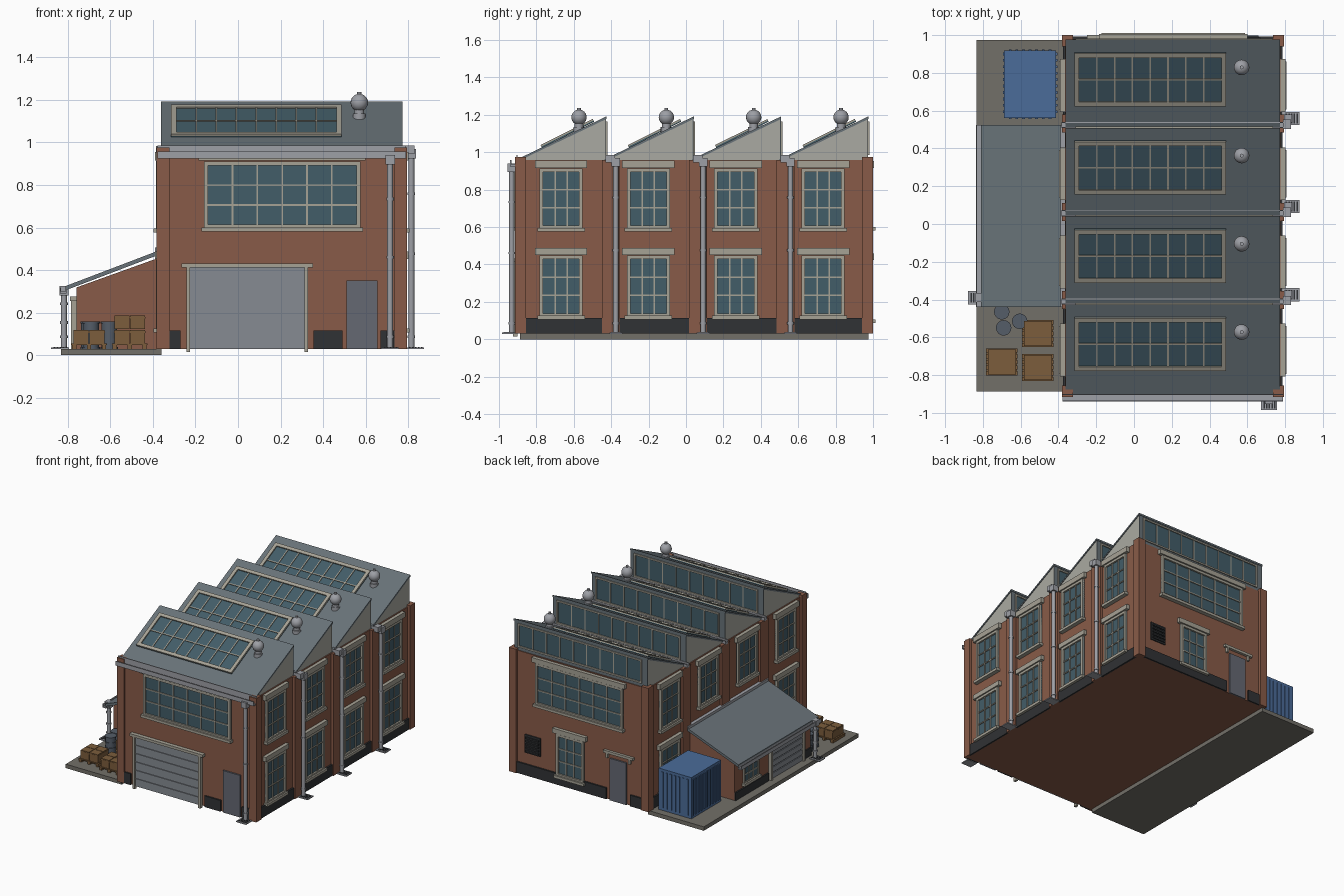
import bpy, bmesh, math
from mathutils import Matrix, Vector

if "Cube" in bpy.data.objects:
    bpy.data.objects.remove(bpy.data.objects["Cube"])

COLORS = dict(brick=(.25, .105, .065), roof=(.14, .17, .19), glass=(.055, .11, .14), trim=(.38, .36, .30),
              gable=(.40, .40, .36), metal=(.34, .35, .38), dark=(.03, .032, .035), door=(.13, .14, .17),
              shutter=(.24, .26, .29), slab=(.17, .16, .14), wood=(.20, .11, .045), blue=(.07, .15, .32),
              barrel=(.09, .11, .14))
MATS = {}


def finish(name, color, bm, M=None, smooth=False):
    if M is not None:
        bm.transform(M)
    bmesh.ops.recalc_face_normals(bm, faces=bm.faces)
    me = bpy.data.meshes.new(name)
    bm.to_mesh(me)
    bm.free()
    if color not in MATS:
        MATS[color] = bpy.data.materials.new(color)
        MATS[color].diffuse_color = (*COLORS[color], 1)
    me.materials.append(MATS[color])
    o = bpy.data.objects.new(name, me)
    bpy.context.collection.objects.link(o)
    if smooth:
        bpy.context.view_layer.objects.active = o
        o.select_set(True)
        bpy.ops.object.shade_smooth_by_angle(angle=math.radians(40))
        o.select_set(False)
    return o


def boxes(name, color, items, M=None):
    bm = bmesh.new()
    for x0, x1, y0, y1, z0, z1 in items:
        T = Matrix.Translation(((x0 + x1) / 2, (y0 + y1) / 2, (z0 + z1) / 2))
        bmesh.ops.create_cube(bm, size=1, matrix=T @ Matrix.Diagonal((x1 - x0, y1 - y0, z1 - z0, 1)))
    return finish(name, color, bm, M)


def cyls(name, color, items, n=16):
    bm = bmesh.new()
    for x, y, z0, z1, r in items:
        bmesh.ops.create_cone(bm, cap_ends=True, segments=n, radius1=r, radius2=r, depth=z1 - z0,
                              matrix=Matrix.Translation((x, y, (z0 + z1) / 2)))
    return finish(name, color, bm, smooth=True)


def prism(name, color, pts, axis, a, b):
    bm = bmesh.new()
    put = (lambda p, t: (t, p[0], p[1])) if axis == 'x' else (lambda p, t: (p[0], t, p[1]))
    f = bm.faces.new([bm.verts.new(put(p, a)) for p in pts])
    r = bmesh.ops.extrude_face_region(bm, geom=[f])
    d = Vector((b - a, 0, 0)) if axis == 'x' else Vector((0, b - a, 0))
    bmesh.ops.translate(bm, vec=d, verts=[v for v in r['geom'] if isinstance(v, bmesh.types.BMVert)])
    return finish(name, color, bm)


def window(name, M, u0, u1, z0, z1, cols, rows, edge=.018, out=.02, lintel=0, sill=False):
    """Glazed panel: local x across, z up, -y outward."""
    boxes(name + "_glass", "glass", [(u0, u1, -out * .35, .002, z0, z1)], M)
    fr = [(u0, u0 + edge, -out, 0, z0, z1), (u1 - edge, u1, -out, 0, z0, z1),
          (u0, u1, -out, 0, z0, z0 + edge), (u0, u1, -out, 0, z1 - edge, z1)]
    w, h, m = (u1 - u0 - 2 * edge) / cols, (z1 - z0 - 2 * edge) / rows, .004
    fr += [(u0 + edge + i * w - m, u0 + edge + i * w + m, -out * .7, 0, z0, z1) for i in range(1, cols)]
    fr += [(u0, u1, -out * .7, 0, z0 + edge + j * h - m, z0 + edge + j * h + m) for j in range(1, rows)]
    if lintel:
        fr.append((u0 - .025, u1 + .025, -out - .006, 0, z1 + .004, z1 + .004 + lintel))
    if sill:
        fr.append((u0 - .012, u1 + .012, -out - .012, 0, z0 - .014, z0 + .006))
    boxes(name + "_frame", "trim", fr, M)


def shutter(name, M, u0, u1, z0, z1, n):
    h = (z1 - z0) / n
    boxes(name, "shutter", [(u0, u1, -.006, 0, z0, z1)] +
          [(u0, u1, -.012, 0, z0 + i * h + .003, z0 + (i + 1) * h - .003) for i in range(n)], M)
    boxes(name + "_frame", "trim", [(u0 - .018, u0, -.025, 0, .015, z1), (u1, u1 + .018, -.025, 0, .015, z1),
                                    (u0 - .04, u1 + .04, -.03, 0, z1, z1 + .02)], M)


def downpipe(name, x, y, top, dx, dy):
    """Pipe with hopper, brackets and drain grate; (dx, dy) points away from the wall."""
    cyls(name, "metal", [(x, y, .035, top, .014)] + [(x, y, z, z + .012, .018) for z in (.08, top * .5, top * .8)], 12)
    gx, gy = x + dx * .018, y + dy * .018
    boxes(name + "_hopper", "metal", [(x - .022, x + .022, y - .022, y + .022, top - .015, top + .03)])
    boxes(name + "_drain", "metal", [(gx - .042, gx + .042, gy - .035, gy + .035, .028, .036)])
    boxes(name + "_grate", "dark", [(gx - .03 + i * .014, gx - .022 + i * .014, gy - .026, gy + .026, .034, .039)
                                    for i in range(5)])


def wall(x, y, deg):
    return Matrix.Translation((x, y, 0)) @ Matrix.Rotation(math.radians(deg), 4, 'Z')


X0, X1, Y0, Y1 = -.365, .775, -.9, .98
FRONT, RIGHT, BACK, LEFT = wall(0, Y0, 0), wall(X1, 0, 90), wall(0, Y1, 180), wall(X0, 0, -90)
P = .467

# Yard slab and main brick block
boxes("yard_slab", "slab", [(-.833, -.36, -.888, .975, 0, .03)])
boxes("brick_walls", "brick", [(X0, X1, Y0, Y1, .03, .96)])
piers = [(a, a + .06, b, b + .06, .03, .975) for a in (X0 - .017, X1 - .04) for b in (Y0 - .015, Y1 - .04)]
piers += [(X0 - .017, X1 + .02, -.45 + k * P, -.355 + k * P, .03, .96) for k in range(3)]
boxes("brick_piers", "brick", piers)

# Dark plinth
boxes("front_plinth", "dark", [(a, b, -.012, .002, .03, .115) for a, b in ((-.36, -.27), (.355, .49), (.67, .775))], FRONT)
boxes("back_plinth", "dark", [(-.775, .02, -.012, .002, .03, .115), (.22, .36, -.012, .002, .03, .115)], BACK)
side_pl = [(-.87 if k == 0 else -.355 + (k - 1) * P, -.45 + k * P if k < 3 else .955) for k in range(4)]
boxes("right_plinth", "dark", [(a, b, -.012, .002, .03, .115) for a, b in side_pl], RIGHT)
boxes("left_plinth", "dark", [(-b, -a, -.012, .002, .03, .115) for a, b in (side_pl[0], side_pl[3])], LEFT)

# Saw-tooth roof bays
A = math.atan2(.23, .462)
for k in range(4):
    n, y0, y1 = str(k + 1), -.893 + k * P, -.431 + k * P
    prism("gable_" + n, "gable", [(y0, .95), (y1, .95), (y1, 1.18), (y0, .955)], 'x', -.357, .767)
    prism("roof_slope_" + n, "roof", [(y0 - .01, .95), (y1 + .006, 1.178), (y1 + .006, 1.192), (y0 - .01, .962)],
          'x', -.362, .772)
    S = Matrix.Translation((0, y0, .966)) @ Matrix.Rotation(-(math.pi / 2 - A), 4, 'X')
    window("skylight_" + n, S, -.315, .487, .135, .447, 8, 2, edge=.025, out=.014)
    N = wall(0, y1, 180)
    boxes("north_light_surround_" + n, "roof", [(-.767, .357, -.004, 0, .96, 1.18)], N)
    window("north_light_" + n, N, -.735, .31, .985, 1.165, 9, 1, edge=.012, out=.012)
    # Roof ventilator
    vy = -.572 + k * P
    cyls("vent_stem_" + n, "metal", [(.57, vy, 1.09, 1.17, .023), (.57, vy, 1.1, 1.135, .03), (.57, vy, 1.215, 1.238, .01)])
    bm = bmesh.new()
    bmesh.ops.create_uvsphere(bm, u_segments=20, v_segments=12, radius=.041, matrix=Matrix.Translation((.57, vy, 1.187)))
    finish("vent_ball_" + n, "metal", bm, smooth=True)
    # Side windows
    c = -.668 + k * P
    for tag, M, u, low in (("right", RIGHT, c, True), ("left", LEFT, -c, k in (0, 3))):
        window(f"{tag}_upper_window_{n}", M, u - .115, u + .115, .59, .912, 3, 3, lintel=.04, sill=True)
        if low:
            window(f"{tag}_lower_window_{n}", M, u - .115, u + .115, .12, .447, 3, 3, lintel=.036, sill=True)
    # Valley gutters and right downpipes
    if k < 3:
        gy = -.41 + k * P
        boxes("valley_gutter_" + n, "metal", [(-.385, .81, gy - .016, gy + .016, .955, .97),
                                              (-.385, .81, gy - .016, gy - .011, .955, .982),
                                              (-.385, .81, gy + .011, gy + .016, .955, .982),
                                              (.79, .83, gy - .02, gy + .03, .945, .985)])
        downpipe("right_downpipe_" + n, .815, gy + .035, .94, 1, 0)

# Front facade
window("front_window", FRONT, -.16, .575, .595, .91, 6, 3, lintel=.012, sill=True)
shutter("front_shutter", FRONT, -.225, .312, .03, .412, 6)
boxes("front_door", "door", [(.51, .655, -.012, 0, .03, .35)], FRONT)
boxes("front_gutter", "metal", [(-.378, .79, -.04, 0, .925, .935), (-.378, .79, -.04, -.034, .925, .958),
                                (-.378, .79, -.006, 0, .925, .985)], FRONT)
downpipe("front_downpipe", .715, -.932, .91, 0, 1.0 * -1)

# Back facade
window("back_window", BACK, -.575, .16, .595, .912, 6, 3, lintel=.036, sill=True)
window("back_lower_window", BACK, -.4, -.17, .1, .42, 3, 3, lintel=.036, sill=True)
boxes("back_door", "door", [(.05, .19, -.012, 0, .03, .35)], BACK)
boxes("back_door_hood", "trim", [(.0, .25, -.02, 0, .385, .405), (.02, .035, -.018, 0, .35, .39),
                                 (.21, .225, -.018, 0, .35, .39)], BACK)
boxes("back_louvre", "dark", [(-.67, -.54, -.008, 0, .2, .34)] +
      [(-.66, -.55, -.018, 0, .212 + i * .025, .224 + i * .025) for i in range(5)], BACK)

# Lean-to annex
prism("annex_walls", "brick", [(-.76, .03), (-.36, .03), (-.36, .462), (-.76, .318)], 'y', -.415, .5)
prism("annex_roof", "roof", [(-.81, .305), (-.372, .472), (-.372, .492), (-.81, .325)], 'y', -.44, .525)
boxes("annex_flashing", "metal", [(-.39, -.365, -.44, .525, .475, .505)])
boxes("annex_gutter", "metal", [(-.836, -.805, -.44, .525, .29, .3), (-.836, -.831, -.44, .525, .29, .318),
                                (-.81, -.805, -.44, .525, .29, .315)])
downpipe("annex_downpipe", -.818, -.39, .295, -1, 0)
AW = wall(-.76, 0, -90)
boxes("annex_plinth", "dark", [(-.5, -.1, -.01, 0, .03, .09), (.33, .415, -.01, 0, .03, .09)], AW)
window("annex_window", AW, -.4, -.22, .12, .25, 3, 2, edge=.012, out=.014, lintel=.014, sill=True)
shutter("annex_shutter", AW, -.07, .3, .03, .255, 5)

# Shipping container
cx0, cx1, cy0, cy1, cz0, cz1 = -.688, -.412, .562, .918, .03, .345
ribs = [(cx0 - .006, cx1 + .006, cy0 + .025 + i * .034, cy0 + .04 + i * .034, cz0 + .02, cz1 - .02) for i in range(10)]
ribs += [(cx0 + .025 + i * .035, cx0 + .04 + i * .035, cy0 - .006, cy1 + .006, cz0 + .02, cz1 - .02) for i in range(7)]
boxes("container", "blue", [(cx0, cx1, cy0, cy1, cz0, cz1)] + ribs)

# Crates on pallets
for i, (cx, cy, levels) in enumerate(((-.509, -.58, 2), (-.509, -.76, 1), (-.7, -.73, 1))):
    w, d = .084, .071
    pal = [(cx - w, cx + w, cy - d + j * .03, cy - d + j * .03 + .022, .047, .055) for j in range(5)]
    pal += [(cx + s - .01, cx + s + .01, cy - d, cy + d, .03, .047) for s in (-.07, 0, .07)]
    boxes(f"pallet_{i + 1}", "wood", pal)
    cr = []
    for l in range(levels):
        z = .055 + l * .067
        for sx in (-1, 1):
            for sy in (-1, 1):
                bx, by = cx + sx * .037, cy + sy * .033
                cr.append((bx - .035, bx + .035, by - .031, by + .031, z, z + .064))
                cr.append((bx - .037, bx + .037, by - .0325, by + .0325, z + .05, z + .058))
    boxes(f"crates_{i + 1}", "wood", cr)

# Oil barrels
for i, (x, y) in enumerate(((-.7, -.465), (-.69, -.55), (-.605, -.515))):
    cyls(f"barrel_{i + 1}", "barrel", [(x, y, .03, .155, .037)] + [(x, y, z, z + .008, .041) for z in (.03, .07, .11, .15)])

for m in bpy.data.materials:
    if m.users and not m.is_grease_pencil:
        m.use_nodes = True
        m.node_tree.nodes["Principled BSDF"].inputs["Base Color"].default_value = m.diffuse_color
